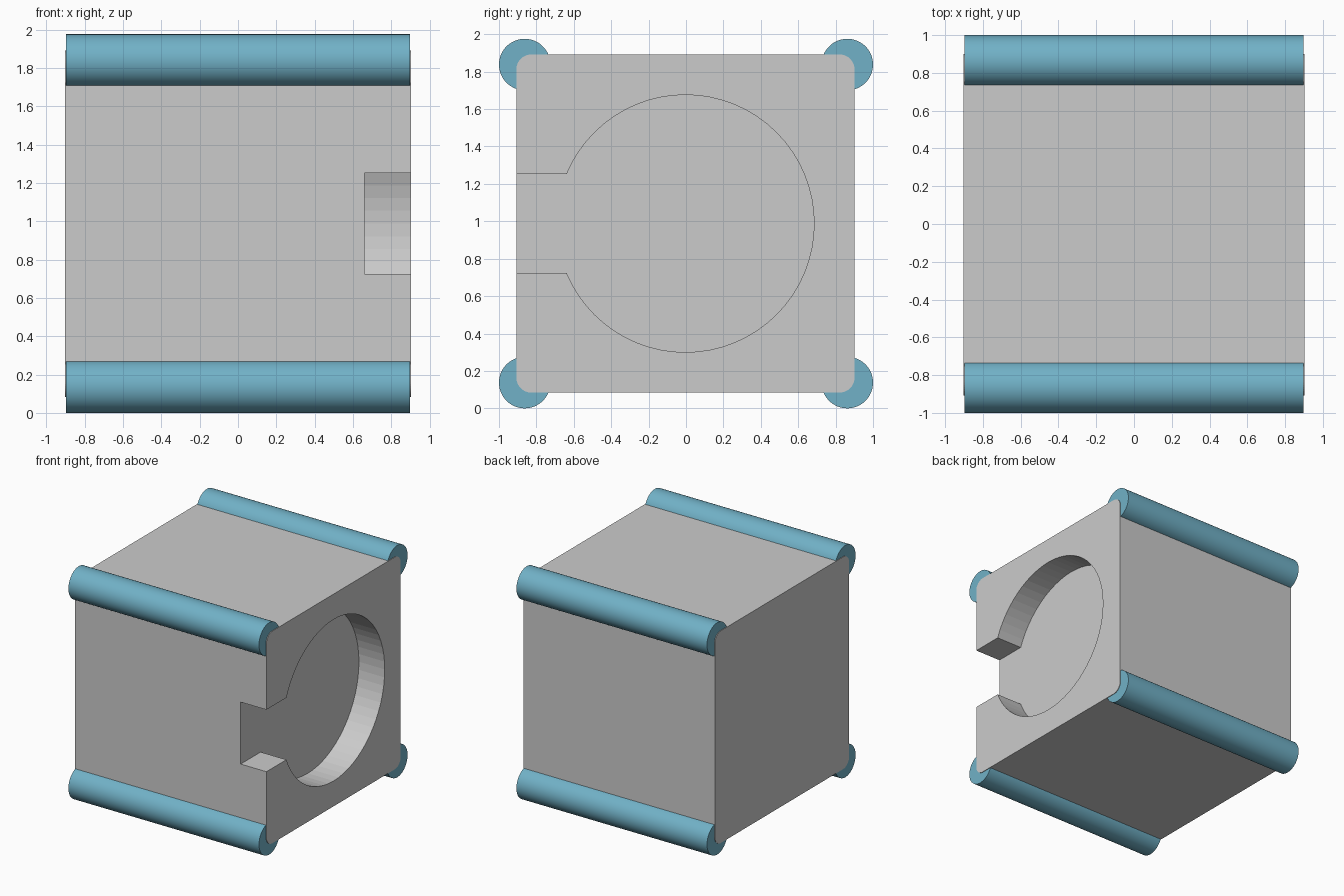
import bpy, bmesh
from math import sin, cos, pi, asin, radians

if "Cube" in bpy.data.objects:
    bpy.data.objects.remove(bpy.data.objects["Cube"])

CY, CZ = -0.003, 0.988     # centre of the box section in y and z


def prism(name, profile, x0, x1):
    """Extrude a closed (y, z) profile along x."""
    bm = bmesh.new()
    face = bm.faces.new([bm.verts.new((x0, y, z)) for y, z in profile])
    ext = bmesh.ops.extrude_face_region(bm, geom=[face])
    verts = [v for v in ext["geom"] if isinstance(v, bmesh.types.BMVert)]
    bmesh.ops.translate(bm, verts=verts, vec=(x1 - x0, 0, 0))
    bmesh.ops.recalc_face_normals(bm, faces=bm.faces)
    mesh = bpy.data.meshes.new(name)
    bm.to_mesh(mesh)
    bm.free()
    obj = bpy.data.objects.new(name, mesh)
    bpy.context.collection.objects.link(obj)
    return obj


def arc(cy, cz, r, a0, a1, n):
    return [(cy + r * cos(a0 + (a1 - a0) * i / n),
             cz + r * sin(a0 + (a1 - a0) * i / n)) for i in range(n + 1)]


# Box body with rounded long edges
half, fillet = 0.904, 0.08
inner = half - fillet
section = []
for k, (sy, sz) in enumerate([(1, 1), (-1, 1), (-1, -1), (1, -1)]):
    section += arc(CY + sy * inner, CZ + sz * inner, fillet,
                   k * pi / 2, (k + 1) * pi / 2, 10)
body = prism("body", section, -0.903, 0.903)

# Round pocket with a slot out to the front, cut into the right side
radius, slot = 0.688, 0.264
a = asin(slot / radius)
keyhole = arc(CY, CZ, radius, -pi + a, pi - a, 56)
keyhole += [(-1.2, CZ + slot), (-1.2, CZ - slot)]
cutter = prism("pocket_cutter", keyhole, 0.66, 1.1)
cutter.hide_render = True
cutter.hide_set(True)
cut = body.modifiers.new("pocket", "BOOLEAN")
cut.operation = "DIFFERENCE"
cut.solver = "EXACT"
cut.object = cutter

# Four round rails along the long edges
teal = bpy.data.materials.new("teal")
teal.diffuse_color = (0.165, 0.44, 0.57, 1)
teal.use_nodes = True
teal.node_tree.nodes["Principled BSDF"].inputs["Base Color"].default_value = teal.diffuse_color
for z, level in ((0.1375, "bottom"), (1.838, "top")):
    for y, side in ((-0.8625, "front"), (0.8625, "back")):
        bpy.ops.mesh.primitive_cylinder_add(
            vertices=64, radius=0.1375, depth=1.796,
            location=(0, y, z), rotation=(0, pi / 2, 0))
        rail = bpy.context.object
        rail.name = f"{level}_{side}_rail"
        rail.data.materials.append(teal)
        bpy.ops.object.shade_smooth_by_angle(angle=radians(30))
